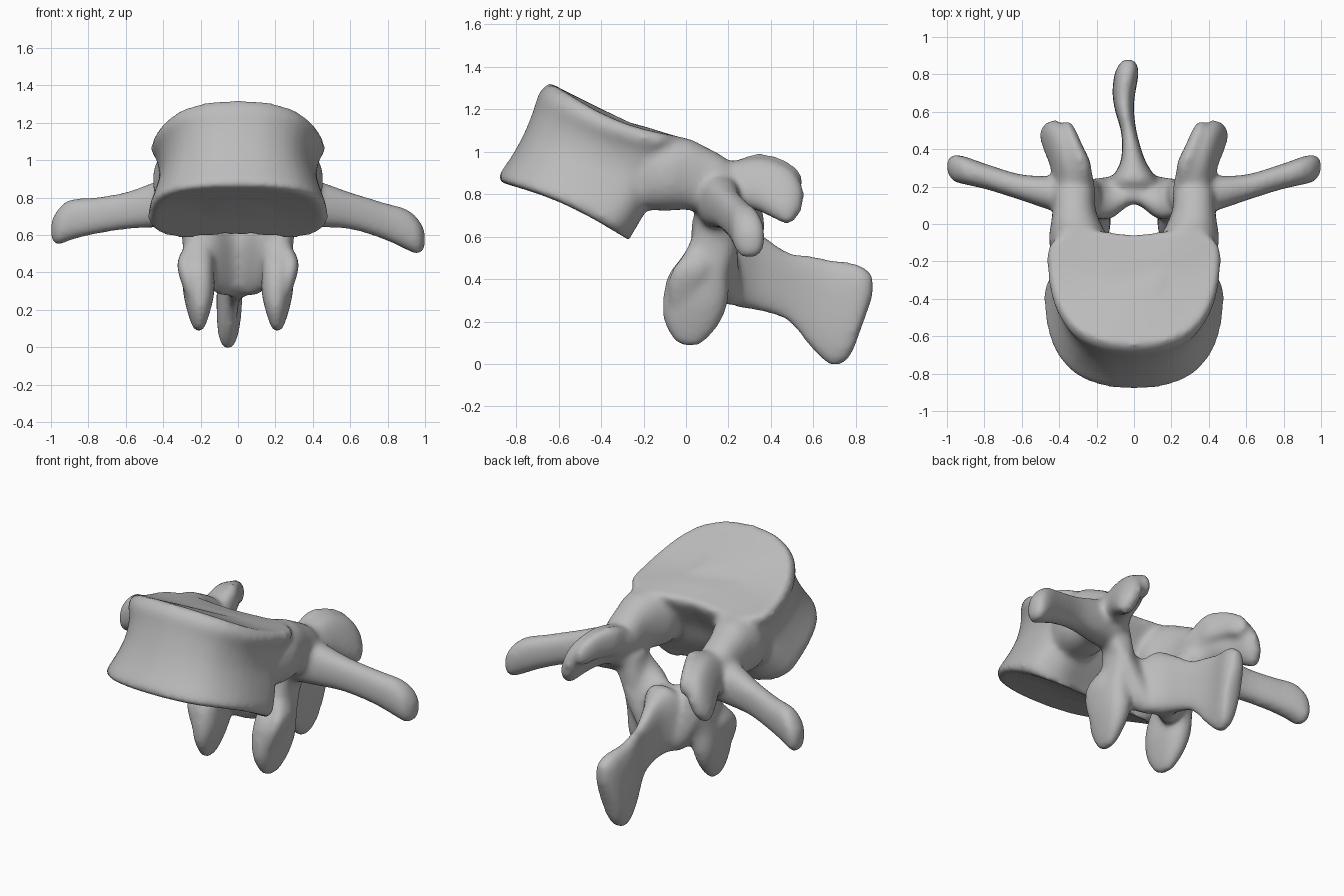
import bpy, bmesh, math
from mathutils import Vector

cube = bpy.data.objects.get("Cube")
if cube:
    bpy.data.objects.remove(cube, do_unlink=True)

bone = bpy.data.materials.new("bone grey")
bone.use_nodes = True
GREY = (0.5, 0.5, 0.5, 1)
bone.diffuse_color = GREY
bone.node_tree.nodes["Principled BSDF"].inputs["Base Color"].default_value = GREY
parts = []


def smooth_path(rows, steps=4):
    """Catmull-Rom interpolation through rows of numbers."""
    rows = [Vector(r) for r in rows]
    ext = [rows[0]] + rows + [rows[-1]]
    out = []
    for a, b, c, d in zip(ext, ext[1:], ext[2:], ext[3:]):
        for i in range(steps):
            t = i / steps
            out.append(0.5 * (2 * b + (c - a) * t + (2 * a - 5 * b + 4 * c - d) * t ** 2
                              + (3 * b - a - 3 * c + d) * t ** 3))
    return out + [rows[-1]]


def skin(name, rings):
    """Closed surface through equal-sized rings of points."""
    bm = bmesh.new()
    loops = [[bm.verts.new(p) for p in ring] for ring in rings]
    n = len(loops[0])
    for low, high in zip(loops, loops[1:]):
        for i in range(n):
            j = (i + 1) % n
            bm.faces.new((low[i], low[j], high[j], high[i]))
    bm.faces.new(loops[0][::-1])
    bm.faces.new(loops[-1])
    bmesh.ops.recalc_face_normals(bm, faces=bm.faces)
    mesh = bpy.data.meshes.new(name)
    bm.to_mesh(mesh)
    bm.free()
    mesh.materials.append(bone)
    obj = bpy.data.objects.new(name, mesh)
    bpy.context.collection.objects.link(obj)
    parts.append(obj)


def limb(name, rows, u, v, side=1, power=0.85):
    """Loft of rounded sections; each row is x, y, z, radius on u, radius on v."""
    u, v = Vector(u).normalized(), Vector(v).normalized()
    rings = []
    for x, y, z, ru, rv in smooth_path(rows):
        ring = []
        for k in range(20):
            a = math.tau * k / 20
            c, s = math.cos(a), math.sin(a)
            p = Vector((x, y, z))
            p += u * ru * math.copysign(abs(c) ** power, c)
            p += v * rv * math.copysign(abs(s) ** power, s)
            p.x *= side
            ring.append(p)
        rings.append(ring)
    skin(name, rings)


# Vertebral body: kidney outline lofted from lower to upper endplate
half = [(0, 0), (.36, .03), (.7, .15), (.92, .39), (1, .7), (.96, .89), (.7, 1), (.35, .98), (0, .95)]
half = [tuple(p) for p in smooth_path(half, 3)]
outline = half + [(-x, t) for x, t in half[-2:0:-1]]
# front y, front z, back y, back z, half width, sag across the middle
levels = [(-.86, .85, -.27, .58, .45, -.03), (-.885, .88, -.25, .62, .48, -.025),
          (-.82, .98, -.18, .74, .45, 0), (-.765, 1.08, -.13, .86, .42, .01),
          (-.72, 1.19, -.07, .96, .43, .03), (-.69, 1.28, -.03, 1.03, .465, .045),
          (-.64, 1.325, -.03, 1.07, .445, .045)]
rings = []
for fy, fz, by, bz, w, sag in smooth_path(levels, 3):
    rings.append([Vector((x * w, fy + (by - fy) * t, fz + (bz - fz) * t - sag * math.sin(math.pi * t)))
                  for x, t in outline])


def inset(ring, scale, dip):
    mid = sum(ring, Vector()) / len(ring)
    return [mid + (p - mid) * scale + Vector((0, -.4, -.9)) * dip for p in ring]


rings = ([inset(rings[0], s, -d) for s, d in ((.4, .03), (.85, .01))] + rings
         + [inset(rings[-1], s, d) for s, d in ((.85, .005), (.4, .01))])
skin("vertebral_body", rings)

# Paired processes
for side, label in ((1, "left"), (-1, "right")):
    limb(label + "_pedicle", [(.29, -.25, .88, .12, .15), (.295, -.1, .89, .16, .17), (.31, 0, .895, .135, .17),
                              (.32, .08, .87, .115, .16), (.32, .2, .82, .105, .14), (.31, .27, .79, .05, .07)],
         (1, 0, 0), (0, 0, 1), side)
    drop = .0 if side == 1 else .05
    limb(label + "_transverse_process",
         [(.28, .14, .77, .1, .13), (.42, .16, .765, .095, .125), (.6, .195, .73, .07, .1),
          (.78, .25, .675 + drop * .5, .068, .1), (.9, .285, .63 + drop, .075, .11),
          (.965, .3, .59 + drop, .072, .095), (1.0, .31, .575 + drop, .03, .045)],
         (0, 1, 0), (0, 0, 1), side)
    # Upper joint: a leaning blade ending in a blunt knob
    limb(label + "_superior_articular_process",
         [(.31, .1, .83, .1, .1), (.32, .22, .84, .1, .12), (.36, .33, .85, .08, .13),
          (.405, .42, .82, .065, .14), (.435, .5, .78, .055, .13), (.445, .55, .77, .025, .05)],
         (1, -.2, .3), (-.35, .12, 1), side)
    limb(label + "_superior_facet_lip",
         [(.275, .2, .86, .05, .08), (.28, .32, .9, .05, .09), (.315, .42, .9, .04, .08),
          (.345, .5, .87, .035, .07), (.355, .55, .86, .015, .03)],
         (1, 0, 0), (0, 0, 1), side)
    # Lower joint: drop-shaped lobe
    limb(label + "_inferior_articular_process",
         [(.29, .15, .78, .1, .09), (.235, .14, .64, .075, .1), (.215, .11, .52, .08, .12),
          (.215, .06, .42, .085, .145), (.21, .045, .3, .083, .155), (.21, .03, .2, .062, .135),
          (.21, .02, .115, .035, .08), (.21, .02, .085, .015, .035)],
         (1, -.1, 0), (.1, 1, 0), side)
    limb(label + "_inferior_facet_lip",
         [(.26, .06, .54, .025, .05), (.285, .03, .46, .04, .085), (.275, 0, .38, .04, .085),
          (.25, -.02, .28, .03, .06)],
         (1, 0, 0), (0, 1, 0), side)

# Lamina arch closing the canal
arch = [(.34, .13, .8, .08, .13), (.25, .14, .65, .09, .16), (.13, .14, .49, .1, .2)]
limb("lamina_arch", arch + [(0, .195, .46, .07, .19)] + [(-r[0],) + r[1:] for r in arch[::-1]],
     (0, 1, 0), (0, -.25, 1))

# Spinous process: thin blade with a thick drooping end
limb("spinous_process",
     [(0, .16, .47, .14, .14), (0, .24, .47, .12, .2), (-.005, .34, .435, .065, .185),
      (-.025, .48, .365, .042, .165), (-.05, .6, .285, .05, .225), (-.055, .69, .24, .06, .25),
      (-.045, .77, .255, .065, .225), (-.035, .83, .32, .06, .14), (-.03, .88, .37, .03, .05)],
     (1, 0, 0), (0, 0, 1), power=.75)

# Fuse everything into one organic surface
bpy.ops.object.select_all(action='DESELECT')
for obj in parts:
    obj.select_set(True)
bpy.context.view_layer.objects.active = parts[0]
bpy.ops.object.join()
vertebra = bpy.context.view_layer.objects.active
vertebra.name = "vertebra"
remesh = vertebra.modifiers.new("fuse", 'REMESH')
remesh.mode = 'VOXEL'
remesh.voxel_size = 0.015
soften = vertebra.modifiers.new("soften", 'SMOOTH')
soften.factor = 0.5
soften.iterations = 16
for name in ("fuse", "soften"):
    bpy.ops.object.modifier_apply(modifier=name)
bpy.ops.object.shade_smooth_by_angle(angle=math.radians(50))
